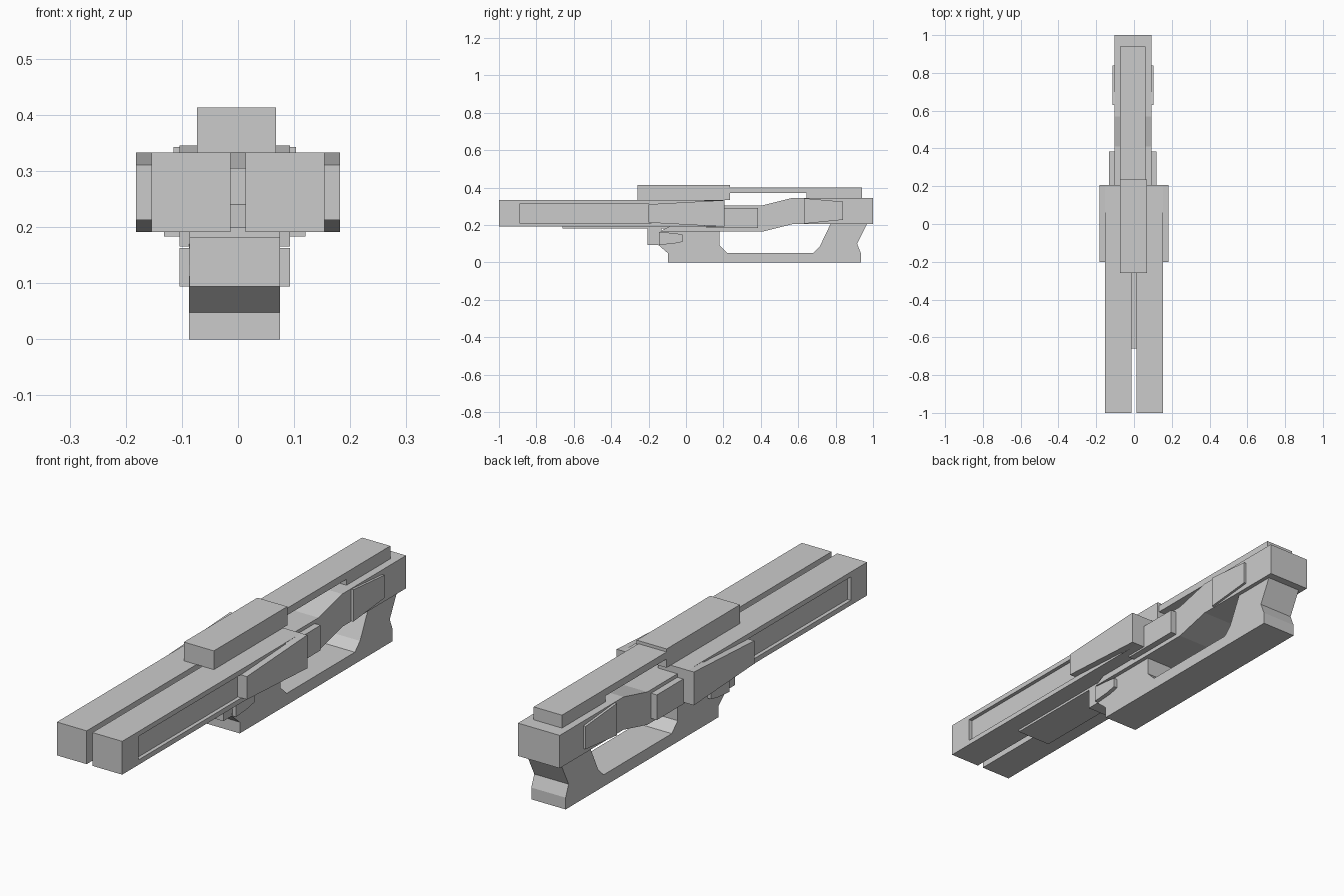
import bpy, bmesh

if "Cube" in bpy.data.objects:
    bpy.data.objects.remove(bpy.data.objects["Cube"])


def finish(name, bm):
    bmesh.ops.recalc_face_normals(bm, faces=bm.faces)
    me = bpy.data.meshes.new(name)
    bm.to_mesh(me)
    bm.free()
    ob = bpy.data.objects.new(name, me)
    bpy.context.collection.objects.link(ob)
    return ob


def prism_bm(profile, x0, x1):
    """Extrude a (y, z) side profile from x0 to x1."""
    bm = bmesh.new()
    face = bm.faces.new([bm.verts.new((x0, y, z)) for y, z in profile])
    ext = bmesh.ops.extrude_face_region(bm, geom=[face])
    moved = [g for g in ext["geom"] if isinstance(g, bmesh.types.BMVert)]
    bmesh.ops.translate(bm, verts=moved, vec=(x1 - x0, 0, 0))
    bmesh.ops.recalc_face_normals(bm, faces=bm.faces)
    return bm


def prism(name, profile, x0, x1):
    return finish(name, prism_bm(profile, x0, x1))


def rect(y0, y1, z0, z1):
    return [(y0, z0), (y1, z0), (y1, z1), (y0, z1)]


CX = -0.006  # body parts sit slightly off the centre line


def body_part(name, profile, half):
    return prism(name, profile, CX - half, CX + half)


# Twin front rails with a recessed outer panel, plus flared side wedges
for side, s in (("left", -1), ("right", 1)):
    bm = prism_bm(rect(-1, 0.207, 0.191, 0.333), s * 0.0135, s * 0.154)
    outer = max(bm.faces, key=lambda f: s * f.calc_center_median().x)
    bmesh.ops.inset_region(bm, faces=[outer], thickness=0.021, depth=0)
    for v in outer.verts:
        v.co.x -= s * 0.016
    for v in bm.verts:
        if -0.99 < v.co.y < -0.9:
            v.co.y = -0.89
            # keep the opening edge and the recess floor aligned
    finish(side + "_rail", bm)
    # rim of the recess is closed by the wedge, which starts below the floor
    prism(side + "_wedge",
          [(-0.2, 0.213), (0.207, 0.191), (0.207, 0.333), (-0.2, 0.311)],
          s * 0.13, s * 0.182)
    # walls around the recess give it a crisp lip
    for part, prof in (("top", rect(-0.89, 0.1, 0.312, 0.333)),
                       ("bottom", rect(-0.89, 0.1, 0.191, 0.212)),
                       ("front", rect(-1, -0.89, 0.191, 0.333))):
        prism(f"{side}_rail_{part}_lip", prof, s * 0.13, s * 0.154)

# Upper block and the long strip behind it
prism("top_block", rect(-0.26, 0.235, 0.333, 0.413), -0.073, 0.068)
prism("rear_top_strip",
      [(0.235, 0.37), (0.645, 0.37), (0.645, 0.345), (0.94, 0.345),
       (0.94, 0.4), (0.235, 0.4)], -0.073, 0.06)

# Main body, stepping up towards the rear
body_part("main_body",
          [(-0.14, 0.165), (0.41, 0.165), (0.57, 0.205), (1, 0.205),
           (1, 0.345), (0.57, 0.345), (0.41, 0.305), (0.0, 0.305),
           (0.0, 0.24)], 0.0985)

# Lower frame: front grip, bottom bar and rear post around the opening
body_part("lower_frame",
          [(-0.095, 0), (0.935, 0), (0.935, 0.05), (0.915, 0.1),
           (0.97, 0.21), (0.775, 0.21), (0.715, 0.085), (0.68, 0.05),
           (0.22, 0.05), (0.18, 0.09), (0.18, 0.17), (-0.14, 0.17),
           (-0.15, 0.095), (-0.095, 0.048)], 0.081)

# Thin plate under the rails
body_part("under_plate", rect(-0.66, 0.05, 0.181, 0.2), 0.0805)

# Small block ahead of the grip with tapered cheeks
body_part("front_lower_block", rect(-0.205, -0.13, 0.094, 0.185), 0.0805)
body_part("front_lower_cheeks",
          [(-0.145, 0.094), (-0.07, 0.1), (-0.02, 0.11), (-0.02, 0.15),
           (-0.07, 0.157), (-0.145, 0.163)], 0.0985)

# Raised side plates on the body
body_part("middle_side_plates", rect(0.11, 0.385, 0.183, 0.29), 0.126)
body_part("rear_side_plates",
          [(0.63, 0.207), (0.84, 0.228), (0.84, 0.325), (0.63, 0.343)], 0.109)
